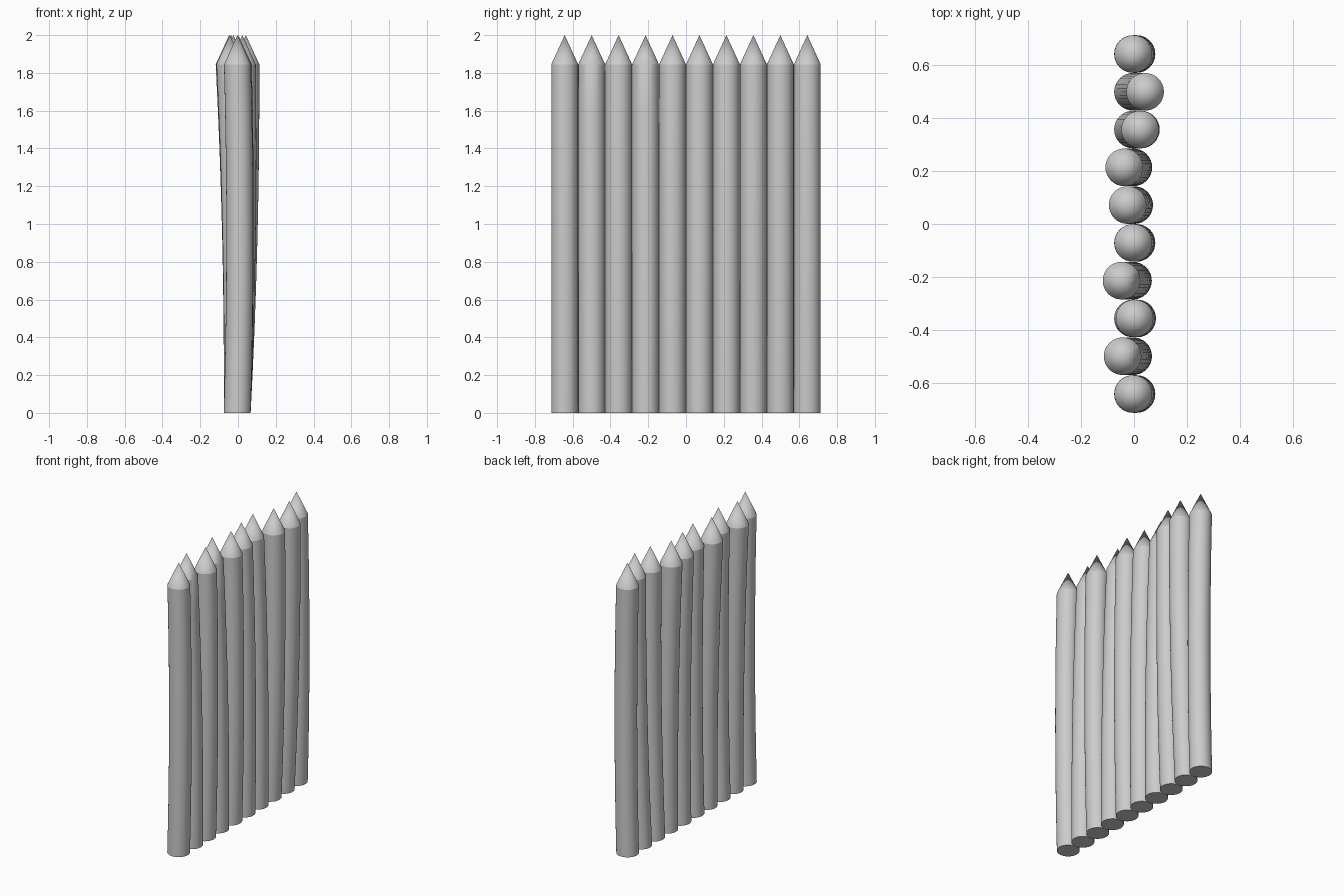
import bpy, bmesh, math

if "Cube" in bpy.data.objects:
    bpy.data.objects.remove(bpy.data.objects["Cube"])

SIDES, RINGS = 32, 8
RADIUS, SHOULDER, TIP = 0.071, 1.845, 2.0
BASE_X, BOW = -0.004, 0.013
PITCH = 0.1427
# sideways lean of each stake top, front to back
TOPS = [-0.003, -0.043, 0.002, -0.047, -0.003, -0.024, -0.037, 0.023, 0.042, -0.003]


def make_stake(name, y, top_x):
    bm = bmesh.new()
    rings = []
    # gently bowed round shaft
    for k in range(RINGS + 1):
        t = k / RINGS
        cx = BASE_X + (top_x - BASE_X) * t + 4 * BOW * t * (1 - t)
        rings.append([bm.verts.new((cx + RADIUS * math.cos(a), y + RADIUS * math.sin(a), SHOULDER * t))
                      for a in (2 * math.pi * i / SIDES for i in range(SIDES))])
    for lo, hi in zip(rings, rings[1:]):
        for i in range(SIDES):
            j = (i + 1) % SIDES
            bm.faces.new((lo[i], lo[j], hi[j], hi[i]))
    # sharpened point and flat foot
    tip = bm.verts.new((top_x, y, TIP))
    for i in range(SIDES):
        bm.faces.new((rings[-1][i], rings[-1][(i + 1) % SIDES], tip))
    bm.faces.new(rings[0][::-1])
    mesh = bpy.data.meshes.new(name)
    bm.to_mesh(mesh)
    bm.free()
    ob = bpy.data.objects.new(name, mesh)
    bpy.context.collection.objects.link(ob)
    bpy.context.view_layer.objects.active = ob
    ob.select_set(True)
    bpy.ops.object.shade_smooth_by_angle(angle=math.radians(22))
    ob.select_set(False)


# row of stakes
for n, top_x in enumerate(TOPS):
    make_stake(f"stake_{n + 1}", (n - (len(TOPS) - 1) / 2) * PITCH, top_x)
